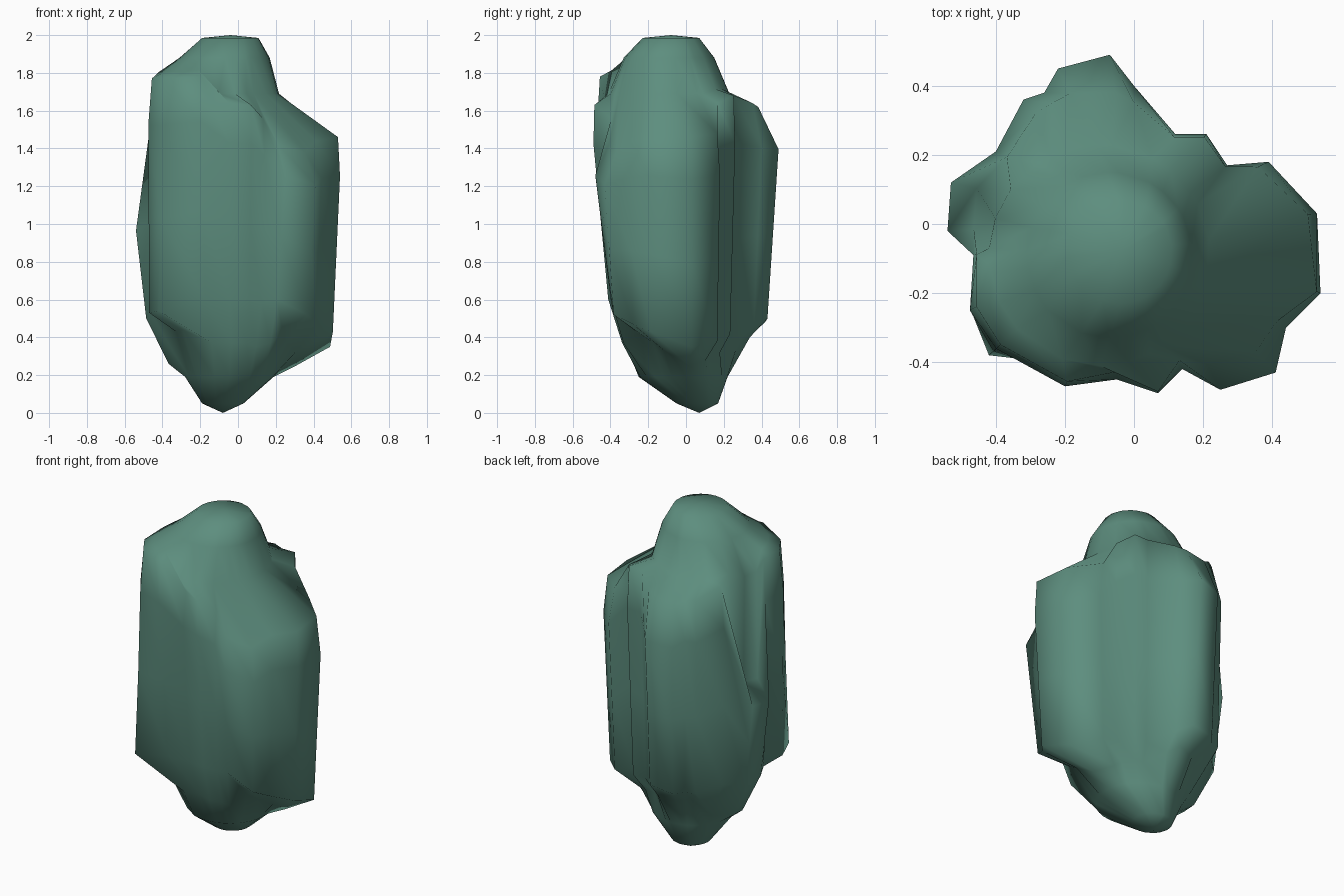
import bpy, bmesh, math
from mathutils import Vector

cube = bpy.data.objects.get("Cube")
if cube:
    bpy.data.objects.remove(cube, do_unlink=True)

green = bpy.data.materials.new("muted_green")
green.use_nodes = True
colour = (0.11, 0.27, 0.21, 1)
green.diffuse_color = colour
bsdf = green.node_tree.nodes["Principled BSDF"]
bsdf.inputs["Base Color"].default_value = colour
bsdf.inputs["Roughness"].default_value = 0.9


def loft(name, rings, top, bottom):
    """Skin a stack of equal rings (top to bottom) and close both ends."""
    bm = bmesh.new()
    rows = [[bm.verts.new(p) for p in ring] for ring in rings]
    n = len(rows[0])
    for upper, lower in zip(rows, rows[1:]):
        for i in range(n):
            j = (i + 1) % n
            bm.faces.new((upper[i], lower[i], lower[j], upper[j]))
    for row, tip in ((rows[0], top), (rows[-1], bottom)):
        v = bm.verts.new(tip)
        for i in range(n):
            bm.faces.new((row[i], row[(i + 1) % n], v))
    bmesh.ops.recalc_face_normals(bm, faces=bm.faces)
    mesh = bpy.data.meshes.new(name)
    bm.to_mesh(mesh)
    bm.free()
    mesh.materials.append(green)
    obj = bpy.data.objects.new(name, mesh)
    bpy.context.collection.objects.link(obj)
    bpy.ops.object.select_all(action='DESELECT')
    obj.select_set(True)
    bpy.context.view_layer.objects.active = obj
    bpy.ops.object.shade_smooth_by_angle(angle=math.radians(75))
    return obj


# Upright ribs round the body: x, y, shoulder height, foot height,
# shoulder pull-in, foot pull-in
ribs = [
    (.53, .03, 1.46, .35, .95, .92), (.39, .18, 1.48, .38, .92, .92),
    (.27, .17, 1.64, .41, .98, .9), (.21, .26, 1.68, .42, .97, .9),
    (.12, .26, 1.68, .42, .97, .9), (0, .4, 1.64, .47, .88, .9),
    (-.07, .49, 1.62, .5, .78, .88), (-.22, .45, 1.6, .48, .84, .93),
    (-.26, .38, 1.63, .48, .92, .96), (-.32, .36, 1.63, .48, .89, .96),
    (-.4, .21, 1.69, .5, .92, .96), (-.53, .12, 1.1, .5, .86, .9),
    (-.54, -.02, 1.08, .5, .86, .9),
    (-.465, -.09, 1.77, .52, .98, .98), (-.475, -.25, 1.77, .53, .96, .99),
    (-.42, -.38, 1.77, .54, .92, 1), (-.2, -.47, 1.78, .6, .97, .87),
    (-.05, -.45, 1.64, .6, .95, .88), (.07, -.49, 1.63, .6, .99, .84),
    (.14, -.42, 1.56, .58, .94, .9), (.25, -.48, 1.42, .6, .85, .83),
    (.41, -.43, 1.38, .52, .86, .89), (.44, -.3, 1.44, .47, .94, .94),
    (.54, -.2, 1.46, .43, .98, .93),
]


def round_ring(cx, cy, r, height):
    """Ring of points facing each rib, with a height rule."""
    ring = []
    for x, y, top, *rest in ribs:
        a = math.atan2(y + .05, x + .05)
        ring.append(Vector((cx + r * math.cos(a), cy + r * math.sin(a), height(top))))
    return ring


def rib_ring(t, scale):
    """Ring a fraction t of the way down each rib, scaled by a rule."""
    ring = []
    for x, y, top, foot, pull, tuck in ribs:
        s = scale(pull, tuck)
        ring.append(Vector((x * s, y * s, top + (foot - top) * t)))
    return ring


def under_ring():
    """Underside: long tapers at the front and right, short shelves elsewhere."""
    ring = []
    for x, y, top, foot, pull, tuck in ribs:
        if y < -.4 and -.3 < x < .3:
            s, drop = .69, .23
        elif x < -.38 and y > -.1:
            s, drop = .68, .24
        elif x > .35:
            s, drop = .58, .1
        else:
            s, drop = .69, .1
        ring.append(Vector((x * s, y * s, foot - drop)))
    return ring


body_rings = [
    round_ring(-.04, -.08, .15, lambda top: 1.985),
    round_ring(-.07, -.09, .24, lambda top: 1.88),
    round_ring(-.1, -.09, .32, lambda top: max(1.69, top + .035)),
    rib_ring(0, lambda pull, tuck: pull),
    rib_ring(.2, lambda pull, tuck: .95 if tuck == 1 else 1),
    rib_ring(.6, lambda pull, tuck: .97 if tuck == 1 else (1 + tuck) / 2),
    rib_ring(1, lambda pull, tuck: tuck),
    under_ring(),
    round_ring(-.045, -.015, .235, lambda top: .19),
    round_ring(-.08, .06, .11, lambda top: .05),
]
loft("ribbed_body", body_rings, (-.04, -.08, 2), (-.08, .07, 0))
